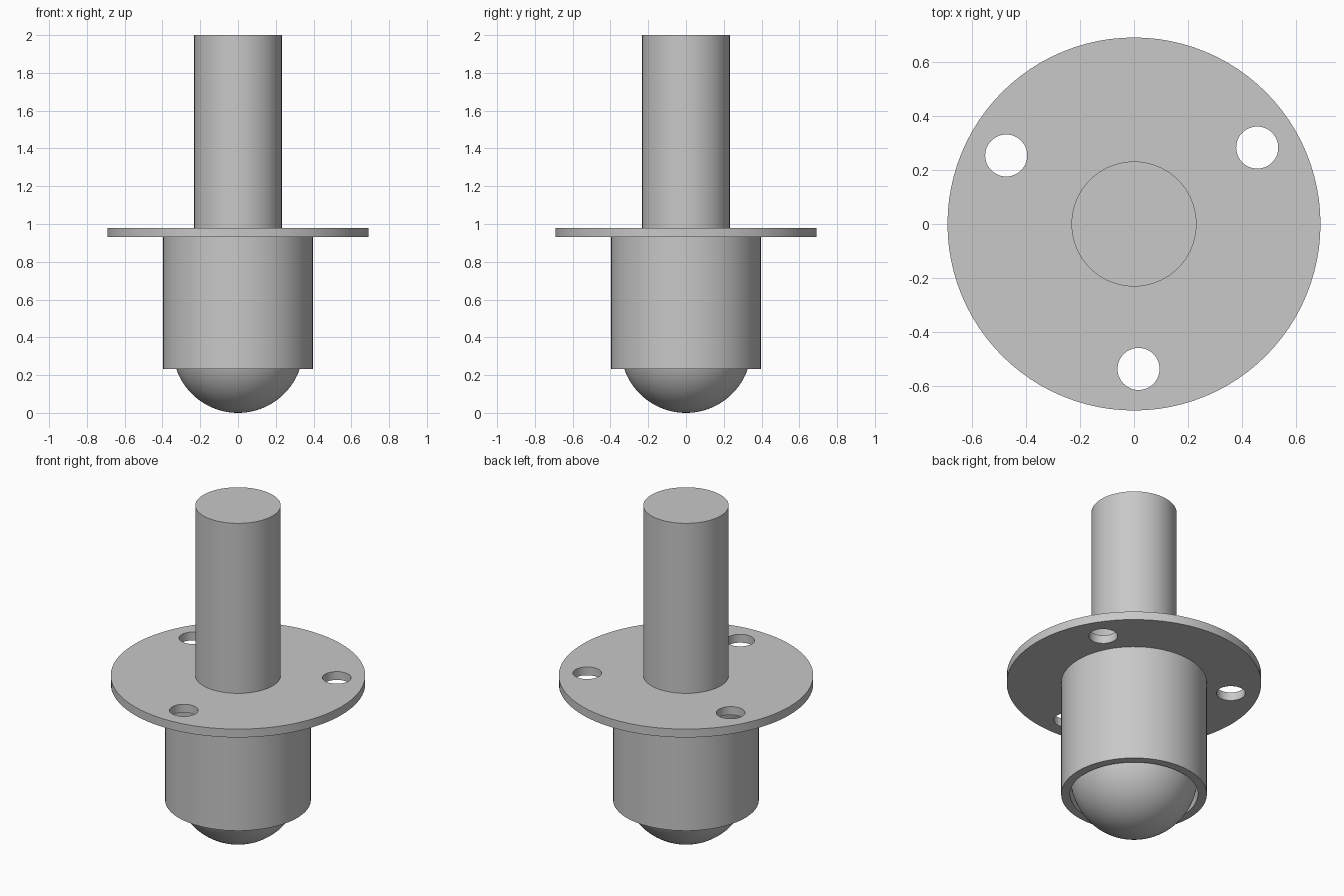
import bpy
import math

cube = bpy.data.objects.get("Cube")
if cube:
    bpy.data.objects.remove(cube, do_unlink=True)

steel = bpy.data.materials.new("grey_steel")
steel.use_nodes = True
GREY = (0.58, 0.58, 0.58, 1.0)
steel.diffuse_color = GREY
steel.node_tree.nodes["Principled BSDF"].inputs["Base Color"].default_value = GREY


def cylinder(name, radius, bottom, top, x=0.0, y=0.0, sides=96):
    bpy.ops.mesh.primitive_cylinder_add(
        vertices=sides, radius=radius, depth=top - bottom,
        location=(x, y, (bottom + top) / 2))
    obj = bpy.context.object
    obj.name = name
    obj.data.materials.append(steel)
    return obj


def cut(target, cutter):
    bpy.context.view_layer.objects.active = target
    mod = target.modifiers.new("cut", 'BOOLEAN')
    mod.operation = 'DIFFERENCE'
    mod.solver = 'EXACT'
    mod.object = cutter
    bpy.ops.object.modifier_apply(modifier=mod.name)
    bpy.data.objects.remove(cutter, do_unlink=True)


def smooth(obj):
    bpy.ops.object.select_all(action='DESELECT')
    obj.select_set(True)
    bpy.context.view_layer.objects.active = obj
    bpy.ops.object.shade_smooth_by_angle(angle=math.radians(30))


# Mounting flange with three evenly spaced bolt holes
flange = cylinder("flange", 0.692, 0.93, 0.98)
for i in range(3):
    a = math.radians(31.8 + 120 * i)
    cut(flange, cylinder("bolt_hole_cutter", 0.078, 0.8, 1.1,
                         0.538 * math.cos(a), 0.538 * math.sin(a), 48))

# Housing with a bore open at the bottom
housing = cylinder("housing", 0.396, 0.232, 0.93)
cut(housing, cylinder("bore_cutter", 0.348, 0.1, 0.70))

# Solid stem
stem = cylinder("stem", 0.232, 0.96, 2.0)

# Rolling ball seated in the bore
bpy.ops.mesh.primitive_uv_sphere_add(segments=96, ring_count=48, radius=0.346,
                                     location=(0, 0, 0.346))
ball = bpy.context.object
ball.name = "ball"
ball.data.materials.append(steel)

for part in (flange, housing, stem, ball):
    smooth(part)
